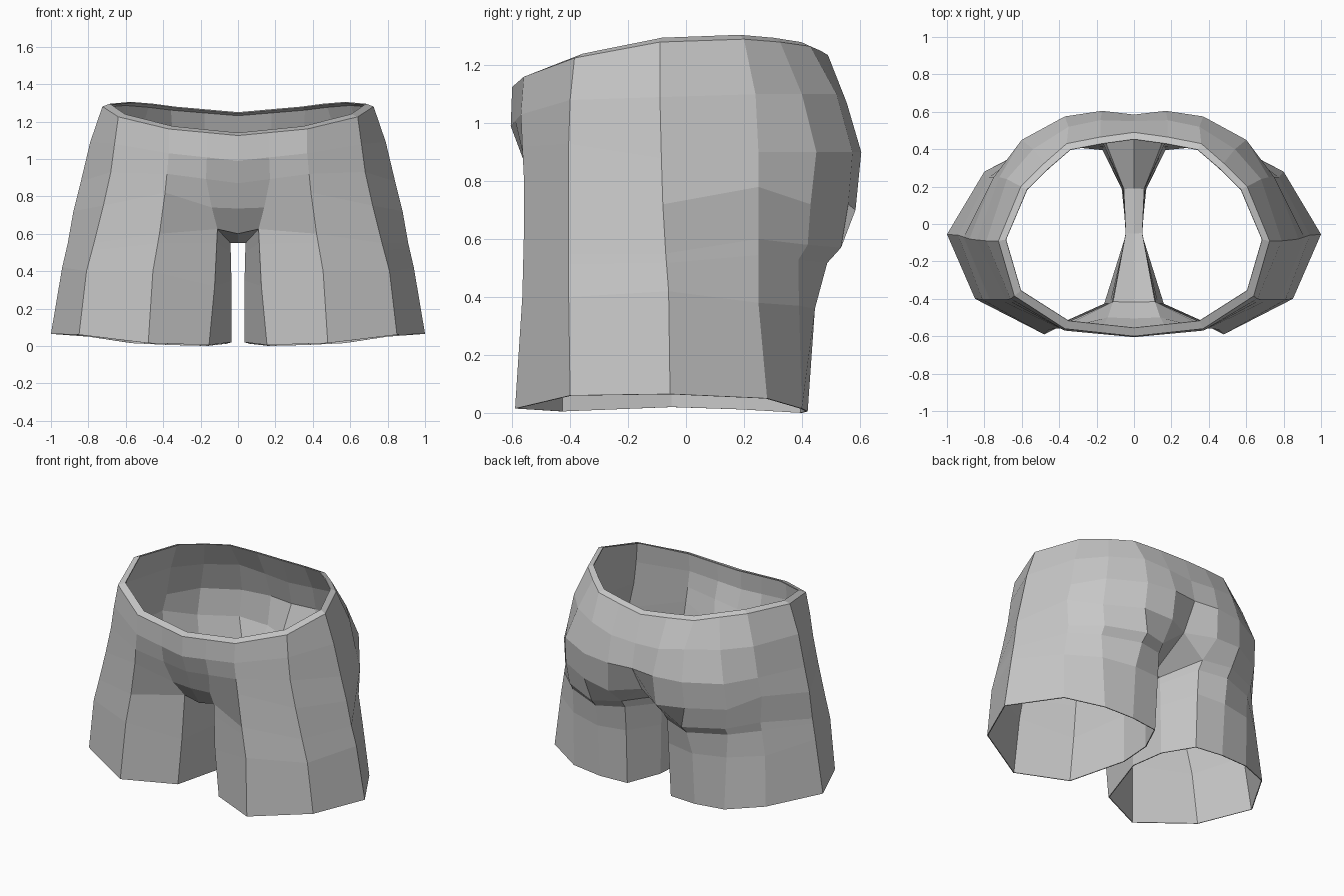
import bpy, bmesh
from mathutils import Vector

# Each row runs front -> outer side -> back around the +x half.
# Torso rows, bottom to top: centre front, front side, side front, side, four back columns, centre back
torso = [
    [(0, -.51, .735), (.39, -.56, .82), (.72, -.405, .75), (.88, -.08, .72), (.75, .25, .78),
     (.61, .43, .72), (.38, .56, .72), (.18, .585, .70), (0, .48, .72)],
    [(0, -.56, .87), (.38, -.565, .92), (.68, -.405, .93), (.84, -.085, .88), (.72, .25, .90),
     (.60, .45, .90), (.37, .575, .90), (.17, .605, .90), (0, .585, .90)],
    [(0, -.605, .99), (.37, -.57, 1.03), (.66, -.40, 1.08), (.79, -.09, 1.09), (.68, .24, 1.10),
     (.54, .40, 1.10), (.35, .52, 1.10), (.18, .555, 1.07), (0, .55, 1.06)],
    [(0, -.60, 1.125), (.37, -.56, 1.16), (.64, -.385, 1.225), (.725, -.09, 1.28), (.605, .20, 1.29),
     (.48, .325, 1.28), (.36, .43, 1.265), (.18, .465, 1.25), (0, .49, 1.235)],
]
# Leg rings, hem to crotch: inner front, front, side front, side, four back columns, two inner columns
legs = [
    [(.155, -.43, .005), (.48, -.59, .015), (.85, -.40, .06), (1.0, -.055, .065), (.80, .28, .05),
     (.57, .40, .015), (.36, .42, .005), (.165, .40, 0), (.06, .19, .012), (.035, -.05, .02)],
    [(.125, -.43, .32), (.455, -.565, .40), (.81, -.405, .40), (.94, -.06, .42), (.775, .25, .38),
     (.58, .39, .37), (.36, .445, .36), (.16, .42, .37), (.055, .19, .35), (.035, -.05, .35)],
    [(.11, -.42, .625), (.42, -.56, .60), (.77, -.405, .55), (.91, -.07, .55), (.74, .25, .60),
     (.59, .42, .58), (.34, .535, .57), (.16, .47, .59), (.05, .19, .55), (.04, -.05, .55)],
]
crotch = [(0, -.42, .60), (0, -.05, .55), (0, .19, .56)]

# Extra front column so that torso columns line up with the inner front of the leg
for i, row in enumerate(torso):
    mid = Vector(row[0]).lerp(Vector(row[1]), .45)
    row.insert(1, (.14, -.505, .74) if i == 0 else tuple(mid))

# Waist rim, folded inward
torso.append([(x * .945, y * .925, z + .015) for x, y, z in torso[-1]])

# Tucked row under the seat fold
fold = [Vector(a).lerp(Vector(b), .75) for a, b in zip(legs[1], legs[2])]
for j in (5, 6, 7):
    fold[j].y -= .025
legs.insert(2, fold)

bm = bmesh.new()


def add_row(points):
    return [bm.verts.new(p) for p in points]


def bridge(low, high, closed=False):
    n = len(low)
    for j in range(n if closed else n - 1):
        k = (j + 1) % n
        bm.faces.new((low[j], low[k], high[k], high[j]))


T = [add_row(r) for r in torso]
L = [add_row(r) for r in legs]
C = add_row(crotch)

# Torso, legs, and the joint between them
for a, b in zip(T, T[1:]):
    bridge(a, b)
for a, b in zip(L, L[1:]):
    bridge(a, b, True)
top = L[-1]
bridge(top[:8], T[0][1:9])

# Strip under the crotch
bm.faces.new((C[0], top[0], T[0][1], T[0][0]))
bm.faces.new((C[1], top[9], top[0], C[0]))
bm.faces.new((C[2], top[8], top[9], C[1]))
bm.faces.new((T[0][9], top[7], top[8], C[2]))
bm.faces.new((T[0][9], T[0][8], top[7]))

mesh = bpy.data.meshes.new("shorts")
bm.to_mesh(mesh)
bm.free()
shorts = bpy.data.objects.new("shorts", mesh)
bpy.context.collection.objects.link(shorts)

# Mirror to both sides, then give the cloth a slight thickness
mirror = shorts.modifiers.new("mirror", 'MIRROR')
mirror.use_clip = True
solid = shorts.modifiers.new("cloth", 'SOLIDIFY')
solid.thickness = .006
solid.offset = -1

grey = bpy.data.materials.new("grey cloth")
grey.diffuse_color = (.57, .57, .57, 1)
mesh.materials.append(grey)
